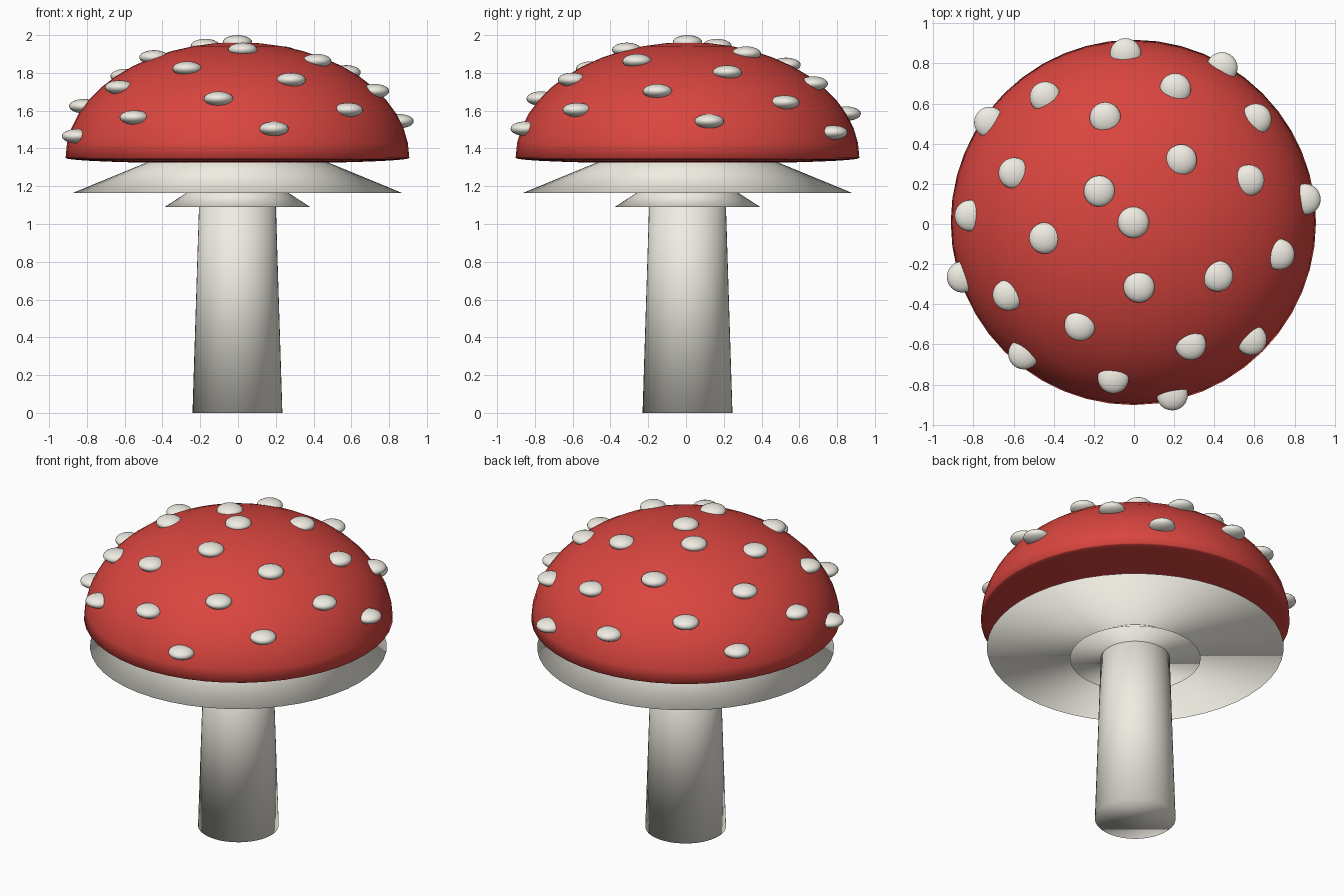
import bpy
from math import radians, sqrt, cos, sin

if "Cube" in bpy.data.objects:
    bpy.data.objects.remove(bpy.data.objects["Cube"])

CX, CY = -0.003, 0.008          # mushroom axis
CAP_R, CAP_H, CAP_Z = 0.91, 0.612, 1.35


def material(name, rgb):
    m = bpy.data.materials.new(name)
    m.diffuse_color = (*rgb, 1)
    m.use_nodes = True
    m.node_tree.nodes["Principled BSDF"].inputs["Base Color"].default_value = m.diffuse_color
    return m


red = material("red", (0.70, 0.06, 0.05))
cream = material("cream", (0.86, 0.84, 0.76))


def finish(name, mat):
    ob = bpy.context.object
    ob.name = name
    ob.data.materials.append(mat)
    bpy.ops.object.shade_smooth()
    return ob


def cone(name, r1, z1, r2, z2, sides=48):
    bpy.ops.mesh.primitive_cone_add(vertices=sides, radius1=r1, radius2=r2, depth=z2 - z1,
                                    location=(CX, CY, (z1 + z2) / 2))
    return finish(name, cream)


# Stem, ring skirt and gill disc
cone("stem", 0.238, 0.0, 0.197, 1.30)
cone("skirt", 0.385, 1.09, 0.20, 1.21)
cone("gills", 0.875, 1.163, 0.30, 1.40)

# Cap: dome with an almost flat underside
bpy.ops.mesh.primitive_uv_sphere_add(segments=48, ring_count=24, radius=1,
                                     location=(CX, CY, CAP_Z))
cap = finish("cap", red)
for v in cap.data.vertices:
    v.co.x *= CAP_R
    v.co.y *= CAP_R
    v.co.z *= CAP_H if v.co.z > 0 else 0.03

# Spots spread over the dome in a golden-angle spiral
for i in range(26):
    h = 1 - 0.0325 * i
    r = CAP_R * sqrt(1 - h * h)
    a = radians(137.508 * i)
    bpy.ops.mesh.primitive_uv_sphere_add(
        segments=24, ring_count=12, radius=1,
        location=(CX + r * cos(a), CY + r * sin(a), CAP_Z + CAP_H * h))
    spot = finish(f"spot_{i + 1}", cream)
    spot.scale = (0.078, 0.078, 0.038)
